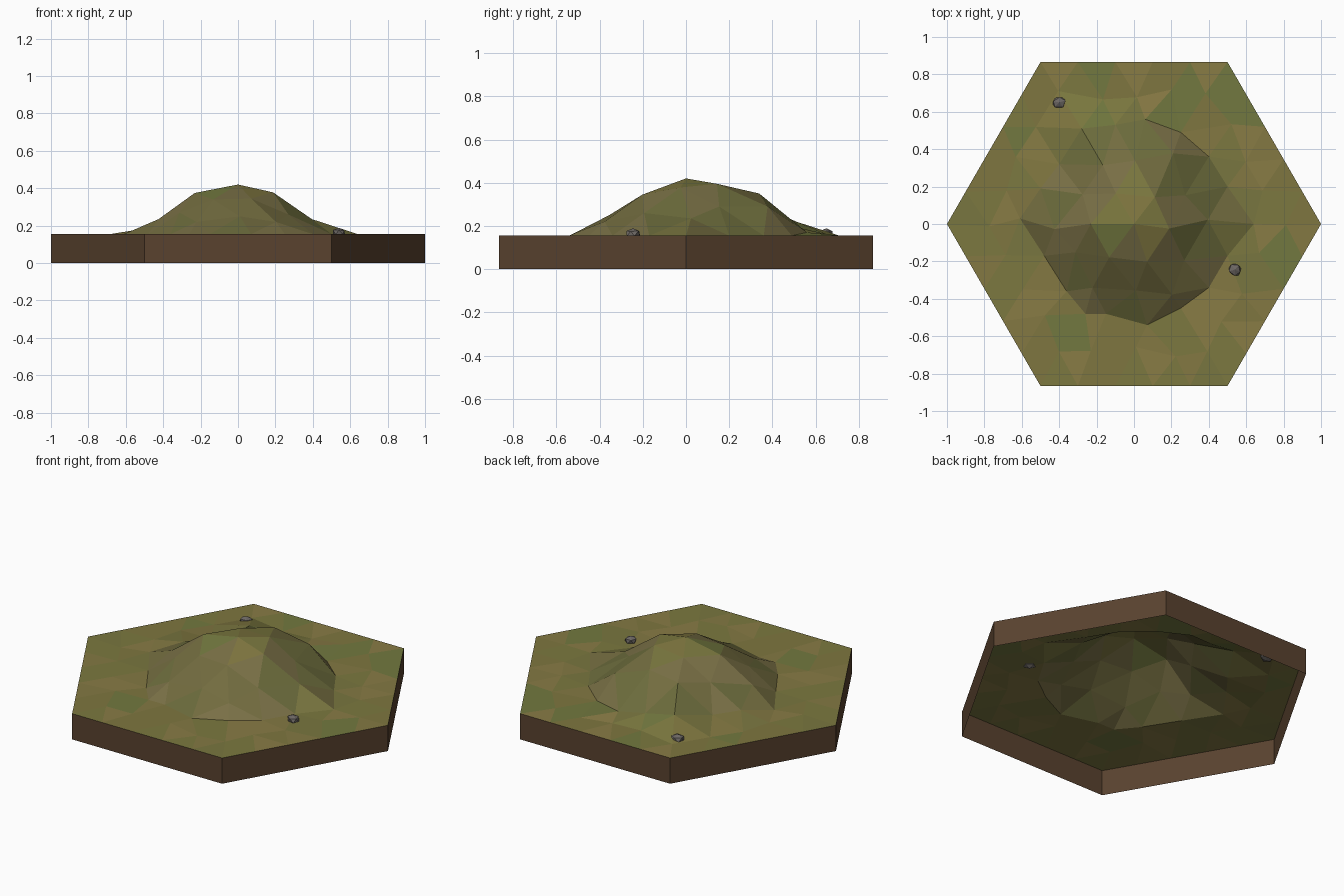
import bpy, bmesh, math, random
from mathutils import Vector

if "Cube" in bpy.data.objects:
    bpy.data.objects.remove(bpy.data.objects["Cube"])

random.seed(7)
TOP, N = 0.155, 5          # ground level, grid cells along each hexagon side


def material(name, rgb):
    m = bpy.data.materials.new(name)
    m.diffuse_color = (*rgb, 1)
    m.use_nodes = True
    m.node_tree.nodes["Principled BSDF"].inputs["Base Color"].default_value = m.diffuse_color
    return m


def make_object(name, bm, mats):
    me = bpy.data.meshes.new(name)
    bm.to_mesh(me)
    bm.free()
    for m in mats:
        me.materials.append(m)
    ob = bpy.data.objects.new(name, me)
    bpy.context.collection.objects.link(ob)
    return ob


grass = [material("grass_%d" % i, c) for i, c in enumerate([
    (0.17, 0.19, 0.05), (0.20, 0.19, 0.05), (0.23, 0.19, 0.055),
    (0.21, 0.18, 0.05), (0.25, 0.20, 0.06), (0.19, 0.18, 0.05)])]
slope = [material("slope_%d" % i, c) for i, c in enumerate([
    (0.17, 0.15, 0.05), (0.15, 0.15, 0.045), (0.19, 0.16, 0.06)])]
earth = material("earth", (0.10, 0.055, 0.028))
stone = material("stone", (0.15, 0.135, 0.125))

# Heights of the hill, ring by ring, anticlockwise from +x
rings = {
    0: [0.42],
    1: [0.378, 0.395, 0.385, 0.375, 0.34, 0.345],
    2: [0.235, 0.29, 0.29, 0.35, 0.31, 0.28, 0.235, 0.27, 0.22, 0.25, 0.22, 0.26],
    3: [TOP] * 4 + [0.17, 0.19, 0.22, 0.18, 0.185] + [TOP] * 9,
}
# Foot of the hill in plan, same order
foot = [(.64, 0), (.5, .2), (.4, .36), (.25, .49), (.06, .56), (-.1, .53),
        (-.28, .51), (-.4, .32), (-.5, .19), (-.61, .03), (-.48, -.17), (-.36, -.36),
        (-.26, -.48), (-.15, -.48), (.07, -.54), (.25, -.45), (.4, -.34), (.5, -.17)]

# Grassy top: jittered triangular grid raised into a hill
bm = bmesh.new()
cells = [(q, r) for q in range(-N, N + 1) for r in range(-N, N + 1) if abs(q + r) <= N]
ring_of = {c: max(abs(c[0]), abs(c[1]), abs(c[0] + c[1])) for c in cells}
plan = {(q, r): Vector(((q + r / 2) / N, r * math.sqrt(0.75) / N, TOP)) for q, r in cells}
for k in range(N):
    ring = sorted((c for c in cells if ring_of[c] == k),
                  key=lambda c: math.atan2(plan[c].y, plan[c].x) % math.tau)
    for i, c in enumerate(ring):
        p = plan[c]
        if k == 3:
            p.x, p.y = foot[i]
        elif k:
            p.x += random.uniform(-0.035, 0.035)
            p.y += random.uniform(-0.035, 0.035)
        p.z = rings[k][i] if k in rings else TOP
verts = {c: bm.verts.new(plan[c]) for c in cells}
for q, r in [(q, r) for q in range(-N, N) for r in range(-N, N)]:
    for tri in (((q, r), (q + 1, r), (q, r + 1)),
                ((q + 1, r), (q + 1, r + 1), (q, r + 1))):
        if all(c in verts for c in tri):
            f = bm.faces.new([verts[c] for c in tri])
            hill = sum(v.co.z for v in f.verts) / 3 > TOP + 0.02
            steep = f.normal_update() or f.normal.z < 0.93
            f.material_index = (len(grass) + random.randrange(len(slope))
                                if hill and steep else random.randrange(len(grass)))
make_object("grass_hill", bm, grass + slope)

# Earth sides, open underneath
bm = bmesh.new()
corner = [(math.cos(i * math.pi / 3), math.sin(i * math.pi / 3)) for i in range(6)]
low = [bm.verts.new((x, y, 0)) for x, y in corner]
high = [bm.verts.new((x, y, TOP)) for x, y in corner]
for i in range(6):
    j = (i + 1) % 6
    bm.faces.new((low[i], low[j], high[j], high[i]))
make_object("earth_sides", bm, [earth])


# Small rough stones half sunk in the ground
def pebble(name, x, y, sx, sy, sz, turn):
    bm = bmesh.new()
    bmesh.ops.create_icosphere(bm, subdivisions=1, radius=1)
    for v in bm.verts:
        v.co *= random.uniform(0.85, 1.08)
    ob = make_object(name, bm, [stone])
    ob.location, ob.scale = (x, y, TOP + 0.01), (sx, sy, sz)
    ob.rotation_euler.z = turn


pebble("stone_back", -0.40, 0.65, 0.043, 0.033, 0.027, 0.3)
pebble("stone_right", 0.54, -0.245, 0.034, 0.038, 0.025, 0.9)
